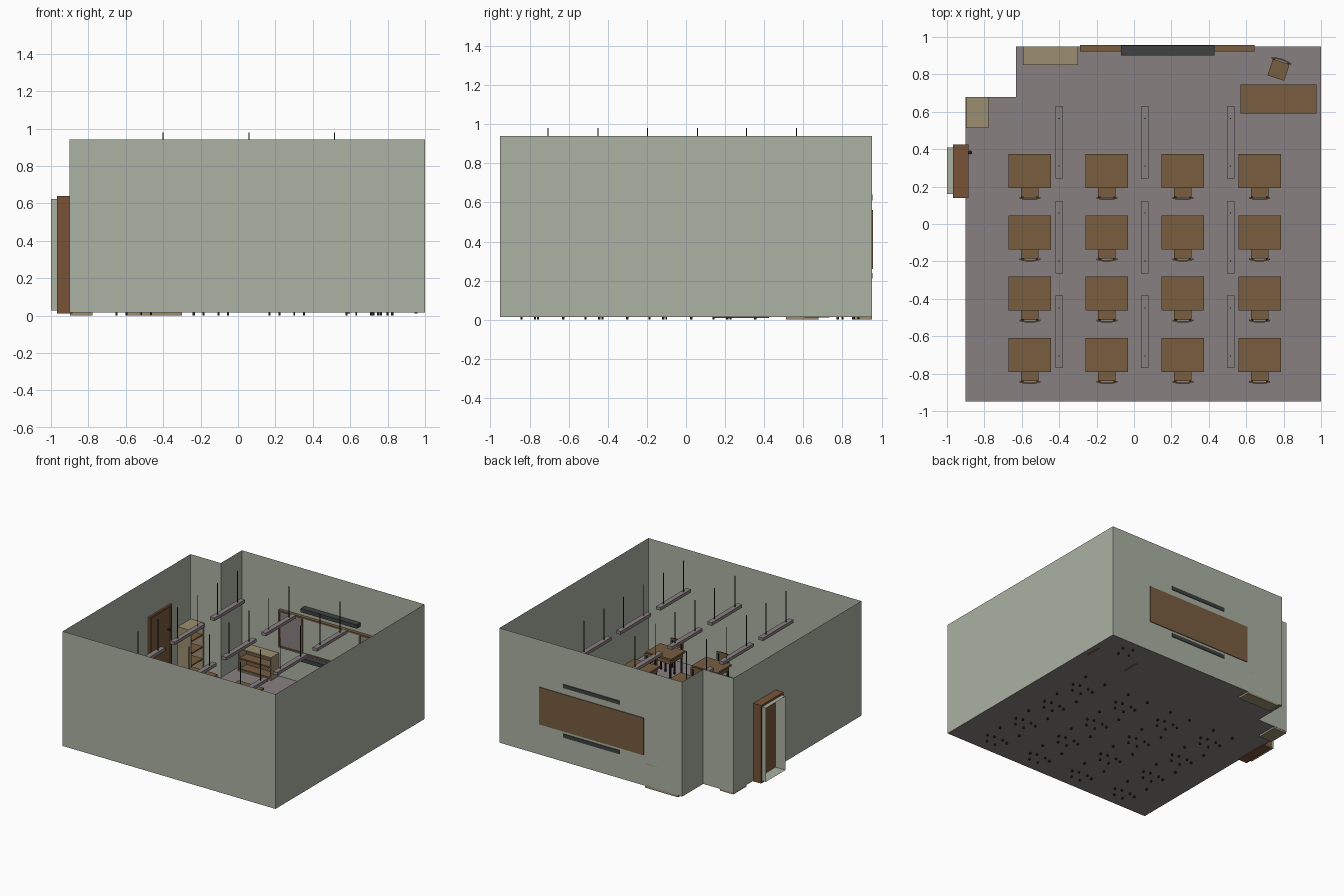
import bpy, bmesh, math
from mathutils import Matrix, Vector

if "Cube" in bpy.data.objects:
    bpy.data.objects.remove(bpy.data.objects["Cube"])


def material(name, r, g, b):
    lin = [((c / 255 + 0.055) / 1.055) ** 2.4 for c in (r, g, b)]
    m = bpy.data.materials.new(name)
    m.diffuse_color = (*lin, 1)
    m.use_nodes = True
    m.node_tree.nodes["Principled BSDF"].inputs["Base Color"].default_value = m.diffuse_color
    return m


WALL = material("wall_green_grey", 171, 178, 163)
FLOOR = material("floor_mauve_grey", 137, 128, 129)
WOOD = material("desk_wood", 120, 93, 64)
FRAME = material("door_frame_wood", 120, 84, 56)
BEIGE = material("shelf_beige", 156, 143, 112)
DARK = material("dark_fitting", 62, 66, 65)
BLACK = material("black_metal", 38, 35, 33)


def add_object(name, mesh, at=(0, 0, 0), turn=0):
    ob = bpy.data.objects.new(name, mesh)
    ob.location = at
    ob.rotation_euler.z = turn
    bpy.context.collection.objects.link(ob)
    return ob


def boxes_mesh(name, mat, boxes):
    """One mesh from boxes given as x0, x1, y0, y1, z0, z1."""
    bm = bmesh.new()
    for x0, x1, y0, y1, z0, z1 in boxes:
        m = (Matrix.Translation(((x0 + x1) / 2, (y0 + y1) / 2, (z0 + z1) / 2))
             @ Matrix.Diagonal((x1 - x0, y1 - y0, z1 - z0, 1)))
        bmesh.ops.create_cube(bm, size=1, matrix=m)
    me = bpy.data.meshes.new(name)
    bm.to_mesh(me)
    bm.free()
    me.materials.append(mat)
    return me


def part(name, mat, *boxes):
    return add_object(name, boxes_mesh(name, mat, boxes))


def faces_part(name, mat, verts, faces):
    me = bpy.data.meshes.new(name)
    me.from_pydata(verts, [], faces)
    me.materials.append(mat)
    return add_object(name, me)


# Room shell: floor outline with a notched corner, thin walls
outline = [(-0.9, -0.95), (1, -0.95), (1, 0.95), (-0.63, 0.95), (-0.63, 0.68), (-0.9, 0.68)]
n = len(outline)
low = [(x, y, 0.015) for x, y in outline]
high = [(x, y, 0.94) for x, y in outline]
faces_part("floor", FLOOR, low, [tuple(range(n))])
faces_part("walls", WALL, low + high,
           [(i, (i + 1) % n, (i + 1) % n + n, i + n) for i in range(n)])

# Doorway: outer sleeve, frame, door and knobs
ya, yb, za, zb = 0.16, 0.41, 0.027, 0.622
ring = [(ya, za), (yb, za), (yb, zb), (ya, zb)]
faces_part("door_sleeve", WALL, [(x, y, z) for x in (-1, -0.91) for y, z in ring],
           [(i, (i + 1) % 4, (i + 1) % 4 + 4, i + 4) for i in range(4)])
part("door_frame", FRAME,
     (-0.968, -0.885, 0.14, 0.159, 0.01, 0.64), (-0.968, -0.885, 0.411, 0.425, 0.01, 0.64),
     (-0.968, -0.885, 0.159, 0.411, 0.623, 0.64), (-0.968, -0.885, 0.159, 0.411, 0.01, 0.026))
part("door", WOOD, (-0.912, -0.893, 0.159, 0.411, 0.026, 0.623))
bm = bmesh.new()
bmesh.ops.create_uvsphere(bm, u_segments=12, v_segments=8, radius=0.011,
                          matrix=Matrix.Translation((-0.877, 0.383, 0.45)))
bmesh.ops.create_cone(bm, cap_ends=True, segments=10, radius1=0.005, radius2=0.005, depth=0.02,
                      matrix=Matrix.Translation((-0.887, 0.383, 0.45)) @ Matrix.Rotation(math.pi / 2, 4, 'Y'))
me = bpy.data.meshes.new("door_knob")
bm.to_mesh(me)
bm.free()
me.materials.append(BLACK)
add_object("door_knob", me)

# Board: wooden backing, three framed panels, lamp above and tray below
X = (-0.29, -0.07, 0.43, 0.645)
part("board_backing", WOOD, (X[0], X[3], 0.937, 0.956, 0.26, 0.56))
part("side_panels", FLOOR, (X[0] + .01, X[1] - .01, 0.932, 0.94, 0.27, 0.55),
     (X[2] + .01, X[3] - .01, 0.932, 0.94, 0.27, 0.55))
part("centre_board", WALL, (X[1], X[2], 0.930, 0.94, 0.27, 0.55))
part("board_frame", WOOD,
     (X[0], X[3], 0.923, 0.94, 0.26, 0.272), (X[0], X[3], 0.923, 0.94, 0.548, 0.56),
     *[(x, x + 0.012, 0.923, 0.94, 0.272, 0.548) for x in (X[0], X[1] - .012, X[2], X[3] - .012)])
part("board_lamp", DARK, (X[1], X[2], 0.90, 0.955, 0.61, 0.64))
part("chalk_tray", DARK, (X[1], X[2], 0.90, 0.955, 0.21, 0.24))


# Open shelves: width along x, front facing -y
def shelf(name, w, d, h, levels, at, turn):
    t = 0.01
    slats = [(-w / 2 + t, w / 2 - t, -d / 2 + .006, d / 2 - t, z - t / 2, z + t / 2)
             for z in [0.03 + (h - 0.03) * i / levels for i in range(levels)]]
    case = [(-w / 2, -w / 2 + t, -d / 2, d / 2, 0, h), (w / 2 - t, w / 2, -d / 2, d / 2, 0, h),
            (-w / 2 + t, w / 2 - t, -d / 2, d / 2, h - t, h),
            (-w / 2 + t, w / 2 - t, -d / 2, d / 2, 0, 0.025)]
    back = [(-w / 2 + t, w / 2 - t, d / 2 - t, d / 2 - .001, 0.025, h - t)]
    add_object(name + "_case", boxes_mesh(name + "_case", BEIGE, case), at, turn)
    add_object(name + "_boards", boxes_mesh(name + "_boards", WOOD, slats + back), at, turn)


shelf("low_shelf", 0.295, 0.10, 0.20, 2, (-0.447, 0.90, 0), 0)
shelf("tall_shelf", 0.166, 0.118, 0.42, 4, (-0.838, 0.595, 0), math.pi / 2)

# Pupil desk: boxed wooden top on four metal legs
desk_top = boxes_mesh("desk_top", WOOD, [(-.1135, .1135, -.0915, .0915, .195, .21),
                                         (-.10, .10, -.08, .08, .16, .195)])
desk_legs = boxes_mesh("desk_legs", BLACK, [
    (sx * .092 - .006, sx * .092 + .006, sy * .072 - .006, sy * .072 + .006, 0, .162)
    for sx in (-1, 1) for sy in (-1, 1)])

# Chair: seat, curved backrest, metal legs and back posts (back towards -y)
chair_seat = boxes_mesh("chair_seat", WOOD, [(-.047, .047, -.042, .05, .118, .128)])
chair_metal = boxes_mesh("chair_metal", BLACK,
                         [(s * .040 - .005, s * .040 + .005, y - .005, y + .005, 0, top)
                          for s in (-1, 1) for y, top in ((.042, .118), (-.044, .235))])
bm = bmesh.new()
rings = []
for i in range(7):
    u = i / 3 - 1
    x, y = .056 * u, -.058 + .009 * u * u
    rings.append([bm.verts.new((x, y + dy, z))
                  for dy, z in ((0, .185), (.008, .185), (.008, .25), (0, .25))])
for a, b in zip(rings, rings[1:]):
    for j in range(4):
        bm.faces.new((a[j], b[j], b[(j + 1) % 4], a[(j + 1) % 4]))
bm.faces.new(rings[0])
bm.faces.new(rings[-1])
bmesh.ops.recalc_face_normals(bm, faces=bm.faces)
chair_back = bpy.data.meshes.new("chair_back")
bm.to_mesh(chair_back)
bm.free()
chair_back.materials.append(WOOD)


def chair(at, turn=0):
    for me in (chair_seat, chair_metal, chair_back):
        add_object(me.name, me, at, turn)


for x in (-0.557, -0.145, 0.261, 0.672):
    for y in (0.283, -0.045, -0.372, -0.70):
        add_object("desk_top", desk_top, (x, y, 0))
        add_object("desk_legs", desk_legs, (x, y, 0))
        chair((x, y - 0.098, 0))

# Teacher's desk with side panels, and its turned chair
part("teacher_desk", WOOD, (0.57, 0.975, 0.592, 0.745, 0.21, 0.227),
     (0.585, 0.60, 0.605, 0.735, 0.012, 0.21), (0.945, 0.96, 0.605, 0.735, 0.012, 0.21),
     (0.60, 0.945, 0.61, 0.62, 0.06, 0.21), (0.82, 0.945, 0.62, 0.735, 0.10, 0.21))
chair((0.774, 0.828, 0), math.radians(162))

# Hanging lamps with two thin rods each
lamp = boxes_mesh("hanging_lamp", FLOOR, [(-.02, .02, -.194, .194, .705, .73)])
rods = boxes_mesh("lamp_rods", BLACK, [(-.0025, .0025, s * .128 - .0025, s * .128 + .0025, .73, .98)
                                       for s in (-1, 1)])
for x in (-0.40, 0.058, 0.516):
    for y in (0.437, -0.07, -0.577):
        add_object("hanging_lamp", lamp, (x, y, 0))
        add_object("lamp_rods", rods, (x, y, 0))
